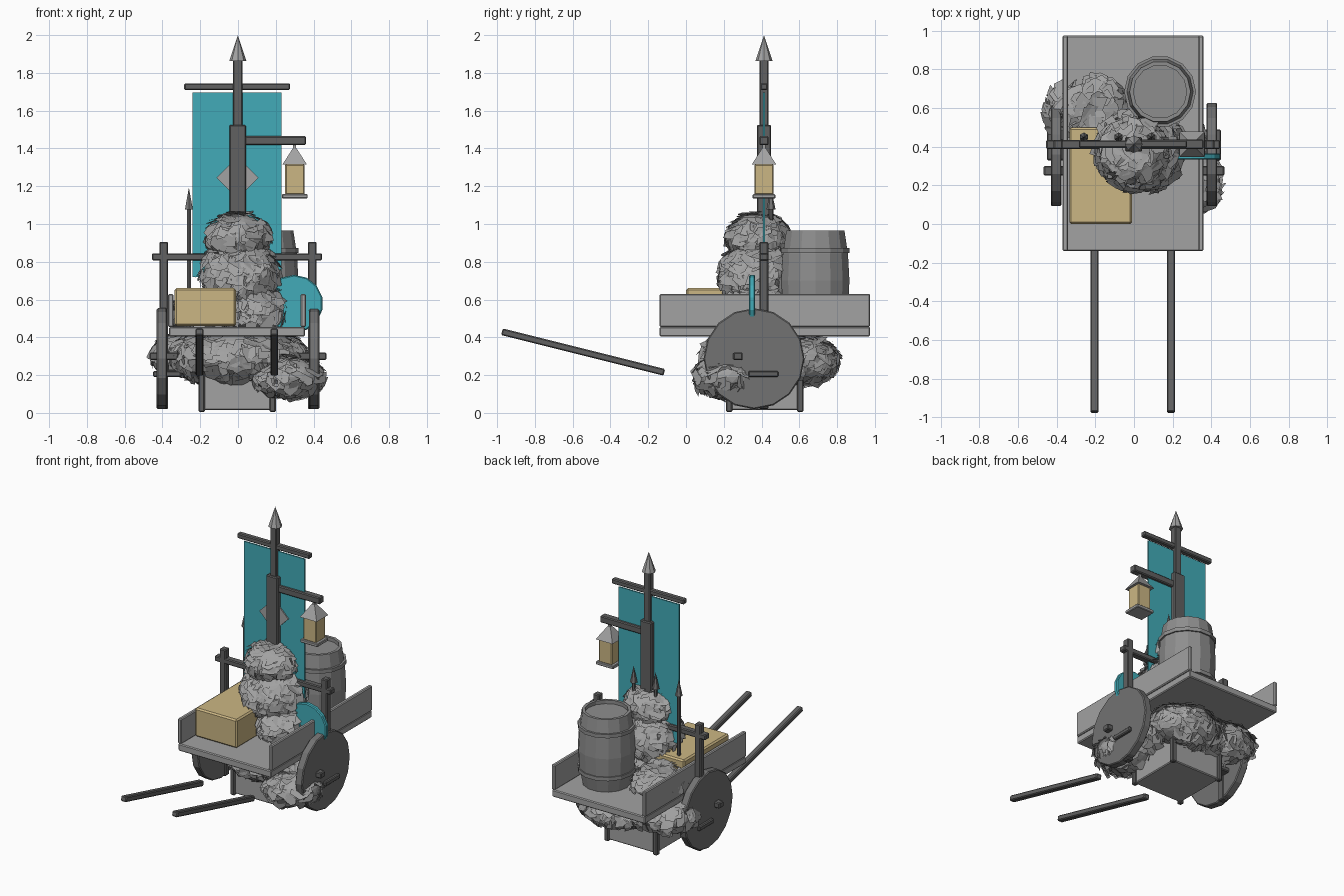
import bpy, bmesh, math, random
from mathutils import Vector, Matrix

if "Cube" in bpy.data.objects:
    bpy.data.objects.remove(bpy.data.objects["Cube"])

random.seed(7)


def material(name, r, g, b):
    m = bpy.data.materials.new(name)
    m.diffuse_color = (r, g, b, 1)
    m.use_nodes = True
    m.node_tree.nodes["Principled BSDF"].inputs["Base Color"].default_value = m.diffuse_color
    return m


LIGHT = material("light_grey", 0.36, 0.36, 0.36)
MID = material("mid_grey", 0.27, 0.27, 0.27)
WHEEL = material("wheel_grey", 0.17, 0.17, 0.17)
DARK = material("dark_grey", 0.12, 0.12, 0.12)
TAN = material("tan", 0.60, 0.47, 0.23)
TEAL = material("teal", 0.055, 0.41, 0.48)


def finish(name, bm, mat, bevel=0.0):
    me = bpy.data.meshes.new(name)
    bm.to_mesh(me)
    bm.free()
    me.materials.append(mat)
    ob = bpy.data.objects.new(name, me)
    bpy.context.collection.objects.link(ob)
    if bevel:
        mod = ob.modifiers.new("bevel", "BEVEL")
        mod.width = bevel
        mod.segments = 1
    return ob


def box(name, x0, x1, y0, y1, z0, z1, mat, bevel=0.006):
    bm = bmesh.new()
    bmesh.ops.create_cube(bm, size=1)
    bmesh.ops.scale(bm, vec=(x1 - x0, y1 - y0, z1 - z0), verts=bm.verts)
    bmesh.ops.translate(bm, vec=((x0 + x1) / 2, (y0 + y1) / 2, (z0 + z1) / 2), verts=bm.verts)
    return finish(name, bm, mat, bevel)


def cone(name, loc, r1, r2, depth, sides, mat, rot=None, bevel=0.0):
    bm = bmesh.new()
    bmesh.ops.create_cone(bm, cap_ends=True, segments=sides, radius1=r1, radius2=r2, depth=depth,
                          matrix=Matrix.Translation(loc) @ (rot or Matrix()))
    return finish(name, bm, mat, bevel)


def lathe(name, profile, centre, sides, mat):
    # revolve (radius, height) points, capped at both ends
    bm = bmesh.new()
    rings = []
    for r, z in profile:
        rings.append([bm.verts.new((centre[0] + r * math.cos(2 * math.pi * i / sides),
                                    centre[1] + r * math.sin(2 * math.pi * i / sides), z))
                      for i in range(sides)])
    for a, b in zip(rings, rings[1:]):
        for i in range(sides):
            j = (i + 1) % sides
            bm.faces.new((a[i], a[j], b[j], b[i]))
    bm.faces.new(rings[0][::-1])
    bm.faces.new(rings[-1])
    return finish(name, bm, mat)


def straw_heap(name, blobs, zmin, zmax, density):
    # solid cores covered in ragged overlapping straw flakes
    bm = bmesh.new()
    for c, r in blobs:
        res = bmesh.ops.create_icosphere(bm, subdivisions=3, radius=0.93)
        for v in res["verts"]:
            v.co = Vector(c) + Vector(v.co[i] * r[i] for i in range(3))
            v.co.z = min(max(v.co.z, zmin), zmax)
    for k, (c, r) in enumerate(blobs):
        area = r[0] * r[1] + r[1] * r[2] + r[0] * r[2]
        for _ in range(int(density * area)):
            d = Vector(random.gauss(0, 1) for _ in range(3)).normalized()
            p = Vector(c) + Vector(d[i] * r[i] for i in range(3))
            if not zmin + 0.02 < p.z < zmax - 0.01:
                continue
            if any(sum(((p[i] - c2[i]) / r2[i]) ** 2 for i in range(3)) < 0.8
                   for j, (c2, r2) in enumerate(blobs) if j != k):
                continue
            n = Vector(d[i] / r[i] for i in range(3)).normalized()
            side = n.cross(Vector((0, 0, 1))).normalized()
            up = side.cross(n).normalized()
            # flakes lean out at the lower edge
            down = (-up + n * random.uniform(0.05, 0.5)).normalized()
            side = (side + up * random.uniform(-0.6, 0.6) + n * random.uniform(-0.3, 0.3)).normalized()
            w, h = random.uniform(0.03, 0.055), random.uniform(0.03, 0.06)
            pts = [(-w, -h * 0.6), (w * random.uniform(0.6, 1), -h * 0.6),
                   (w * random.uniform(0.8, 1.3), h * random.uniform(0.2, 0.6)),
                   (w * random.uniform(-0.3, 0.3), h * random.uniform(0.6, 1)),
                   (-w * random.uniform(0.6, 1), h * random.uniform(0.2, 0.8))]
            bm.faces.new([bm.verts.new(p + side * a + down * b) for a, b in pts])
    return finish(name, bm, LIGHT)


# Cart bed and side boards
box("cart_bed", -0.365, 0.355, -0.14, 0.975, 0.405, 0.455, LIGHT)
box("left_side_board", -0.37, -0.342, -0.14, 0.975, 0.455, 0.63, LIGHT)
box("right_side_board", 0.332, 0.36, -0.14, 0.975, 0.455, 0.63, LIGHT)

# Wheels, hubs, uprights and pull shafts on both sides
turn_x = Matrix.Rotation(math.pi / 2, 4, 'Y')
for s, side in ((-1, "left"), (1, "right")):
    cone(side + "_wheel", (s * 0.403, 0.36, 0.287), 0.267, 0.267, 0.055, 16, WHEEL, turn_x, 0.006)
    xs = sorted((s * 0.30, s * 0.45))
    box(side + "_axle_block", *xs, 0.33, 0.49, 0.19, 0.222, DARK)
    xs = sorted((s * 0.28, s * 0.468))
    box(side + "_axle_end", *xs, 0.25, 0.30, 0.28, 0.32, DARK)
    box(side + "_upright", s * 0.393 - 0.023, s * 0.393 + 0.023, 0.388, 0.436, 0.02, 0.905, DARK)
    shaft = box(side + "_pull_shaft", -0.021, 0.021, -0.443, 0.443, -0.018, 0.018, DARK)
    shaft.location = (s * 0.198 - 0.006, -0.545, 0.322)
    shaft.rotation_euler.x = -math.atan2(0.215, 0.86)
box("cross_rail", -0.455, 0.445, 0.388, 0.436, 0.807, 0.845, DARK)

# Storage box hanging under the cart, with corner posts
box("under_box", -0.195, 0.185, 0.225, 0.61, 0.015, 0.41, LIGHT)
for x in (-0.193, 0.183):
    for y in (0.228, 0.605):
        box("under_box_post", x - 0.017, x + 0.017, y - 0.017, y + 0.017, 0.005, 0.41, DARK)

# Straw under the cart and on the bed
straw_heap("lower_straw", [((0, 0.42, 0.30), (0.36, 0.34, 0.17)),
                           ((0.27, 0.22, 0.19), (0.19, 0.18, 0.11)),
                           ((-0.26, 0.58, 0.31), (0.20, 0.18, 0.12)),
                           ((0.1, 0.62, 0.28), (0.24, 0.19, 0.13))], 0.03, 0.42, 2100)
straw_heap("upper_straw", [((0, 0.38, 0.93), (0.17, 0.165, 0.13)),
                           ((0.01, 0.38, 0.73), (0.21, 0.205, 0.18)),
                           ((0.09, 0.38, 0.54), (0.17, 0.20, 0.15)),
                           ((-0.2, 0.58, 0.50), (0.17, 0.18, 0.13))], 0.455, 1.1, 2600)

# Crate
box("crate", -0.335, -0.01, 0.0, 0.50, 0.46, 0.66, TAN, 0.01)

# Barrel with sunken lid and hoops
lathe("barrel", [(0.155, 0.456), (0.178, 0.57), (0.185, 0.70), (0.177, 0.84), (0.158, 0.965),
                 (0.138, 0.965), (0.138, 0.94)], (0.135, 0.685), 14, MID)
for z in (0.56, 0.86):
    lathe("barrel_hoop", [(0.15, z - 0.013), (0.186, z - 0.013), (0.186, z + 0.013), (0.15, z + 0.013)],
          (0.135, 0.685), 14, MID)

# Mast, spike and banner rail
box("lower_mast", -0.046, 0.042, 0.375, 0.45, 0.46, 1.525, DARK)
box("upper_mast", -0.026, 0.024, 0.388, 0.438, 1.5, 1.88, DARK)
cone("mast_spike", (-0.001, 0.413, 1.932), 0.045, 0, 0.136, 8, LIGHT)
box("banner_rail", -0.285, 0.275, 0.394, 0.432, 1.71, 1.745, DARK)

# Banner with diamond emblem plate
box("banner", -0.24, 0.23, 0.408, 0.418, 0.72, 1.695, TEAL, 0)
bm = bmesh.new()
bmesh.ops.create_cube(bm, size=1)
bmesh.ops.scale(bm, vec=(0.158, 0.009, 0.158), verts=bm.verts)
bmesh.ops.rotate(bm, matrix=Matrix.Rotation(math.pi / 4, 3, 'Y'), verts=bm.verts)
bmesh.ops.translate(bm, vec=(-0.003, 0.404, 1.245), verts=bm.verts)
finish("banner_diamond", bm, LIGHT)

# Lantern on its arm
box("lantern_arm", 0.03, 0.36, 0.388, 0.438, 1.418, 1.465, DARK)
box("lantern_hook", 0.292, 0.308, 0.405, 0.421, 1.385, 1.42, LIGHT, 0)
turn_z = Matrix.Rotation(math.pi / 4, 4, 'Z')
cone("lantern_roof", (0.30, 0.413, 1.357), 0.092, 0.015, 0.085, 4, LIGHT, turn_z)
box("lantern_glass", 0.25, 0.352, 0.362, 0.464, 1.155, 1.317, TAN)
box("lantern_base", 0.233, 0.368, 0.353, 0.473, 1.135, 1.158, LIGHT, 0.004)

# Round shield leaning by the right board
cone("round_shield", (0.297, 0.35, 0.578), 0.153, 0.153, 0.032, 14, TEAL,
     Matrix.Rotation(math.pi / 2, 4, 'X'), 0.006)

# Spears standing behind the banner
for x in (-0.26, -0.08, 0.09):
    cone("spear_pole", (x, 0.45, 0.77), 0.012, 0.012, 0.63, 6, DARK)
    cone("spear_tip", (x, 0.45, 1.135), 0.024, 0, 0.115, 6, WHEEL)
